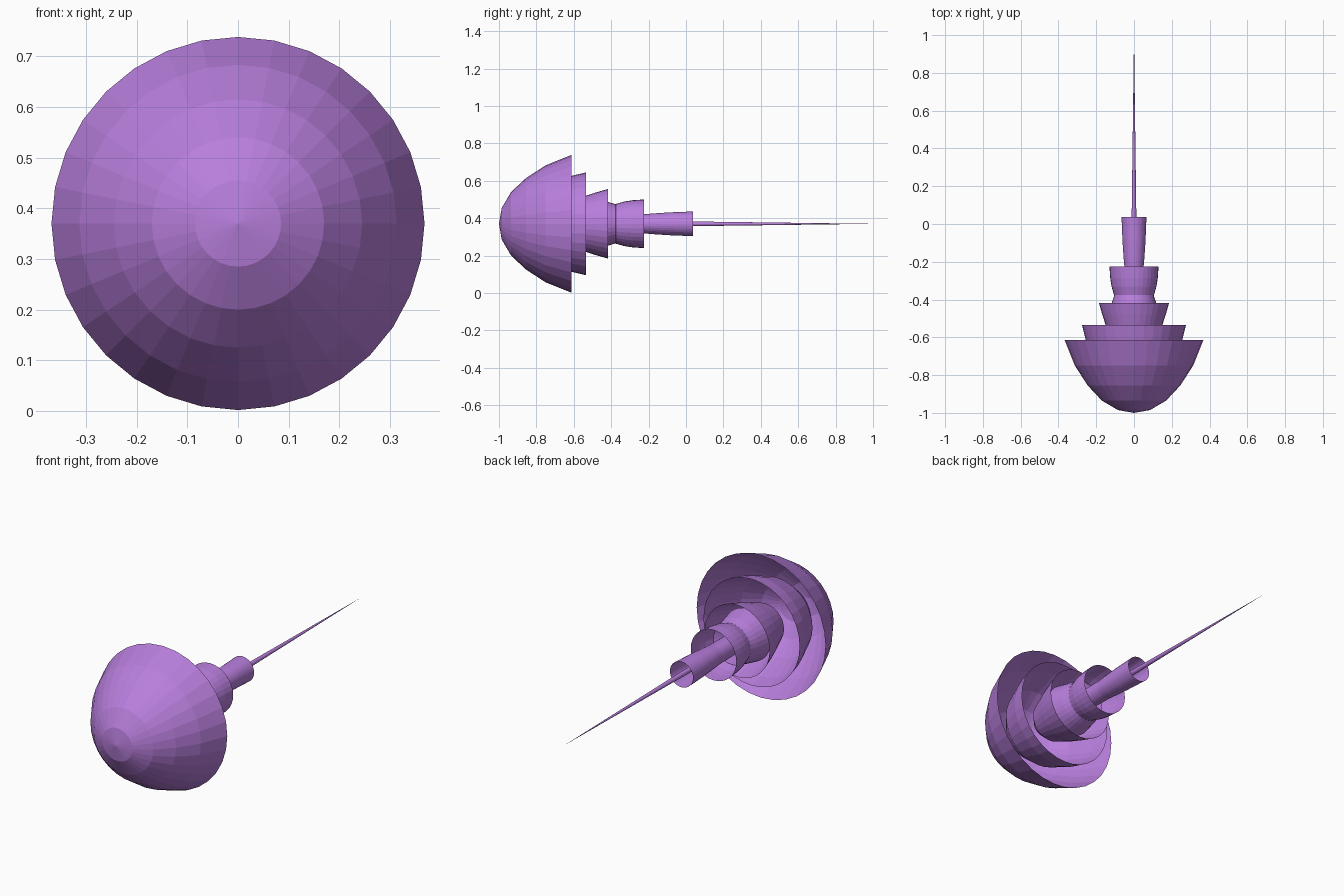
import bpy, bmesh
from math import sin, cos, pi

if "Cube" in bpy.data.objects:
    bpy.data.objects.remove(bpy.data.objects["Cube"])

SIDES = 32
CENTRE_Z = 0.37

mat = bpy.data.materials.new("purple")
mat.diffuse_color = (0.48, 0.21, 0.72, 1)
mat.use_nodes = True
mat.node_tree.nodes["Principled BSDF"].inputs["Base Color"].default_value = mat.diffuse_color


def lathe(name, profile, sides=SIDES):
    """Revolve (y, radius) points around the long y axis as an open shell."""
    bm = bmesh.new()
    rings = []
    for y, r in profile:
        if r == 0:
            rings.append([bm.verts.new((0, y, CENTRE_Z))] * sides)
        else:
            rings.append([bm.verts.new((r * sin(2 * pi * i / sides), y,
                                        CENTRE_Z + r * cos(2 * pi * i / sides)))
                          for i in range(sides)])
    for a, b in zip(rings, rings[1:]):
        for i in range(sides):
            j = (i + 1) % sides
            bm.faces.new(dict.fromkeys((a[i], a[j], b[j], b[i])))
    bmesh.ops.recalc_face_normals(bm, faces=bm.faces[:])
    # open shells: make the outside face away from the axis
    if sum((f.normal.x * f.calc_center_median().x) for f in bm.faces) < 0:
        bmesh.ops.reverse_faces(bm, faces=bm.faces[:])
    mesh = bpy.data.meshes.new(name)
    bm.to_mesh(mesh)
    bm.free()
    mesh.materials.append(mat)
    obj = bpy.data.objects.new(name, mesh)
    bpy.context.collection.objects.link(obj)
    return obj


# Rounded nose, open at the back
lathe("nose_dome", [(-1, 0), (-0.985, 0.085), (-0.935, 0.17), (-0.855, 0.245),
                    (-0.75, 0.313), (-0.613, 0.368)])

# Nested open cups behind the nose
lathe("second_cup", [(-0.88, 0), (-0.865, 0.07), (-0.82, 0.14), (-0.74, 0.205),
                     (-0.613, 0.256), (-0.535, 0.275)])
lathe("third_cup", [(-0.72, 0), (-0.705, 0.055), (-0.65, 0.105),
                    (-0.535, 0.15), (-0.48, 0.168), (-0.417, 0.186)])

# Waisted collar and flared neck
lathe("collar", [(-0.50, 0.135), (-0.417, 0.117), (-0.375, 0.104)])
lathe("neck_cup", [(-0.42, 0), (-0.375, 0.106), (-0.33, 0.119),
                   (-0.285, 0.126), (-0.225, 0.13)])

# Narrow sleeve that holds the needle
lathe("sleeve", [(-0.36, 0.05), (-0.225, 0.051), (-0.18, 0.055), (-0.09, 0.061),
                 (0.037, 0.066)])

# Long tapering needle
lathe("needle", [(-0.30, 0.016), (0.037, 0.0125), (1.0, 0)])
